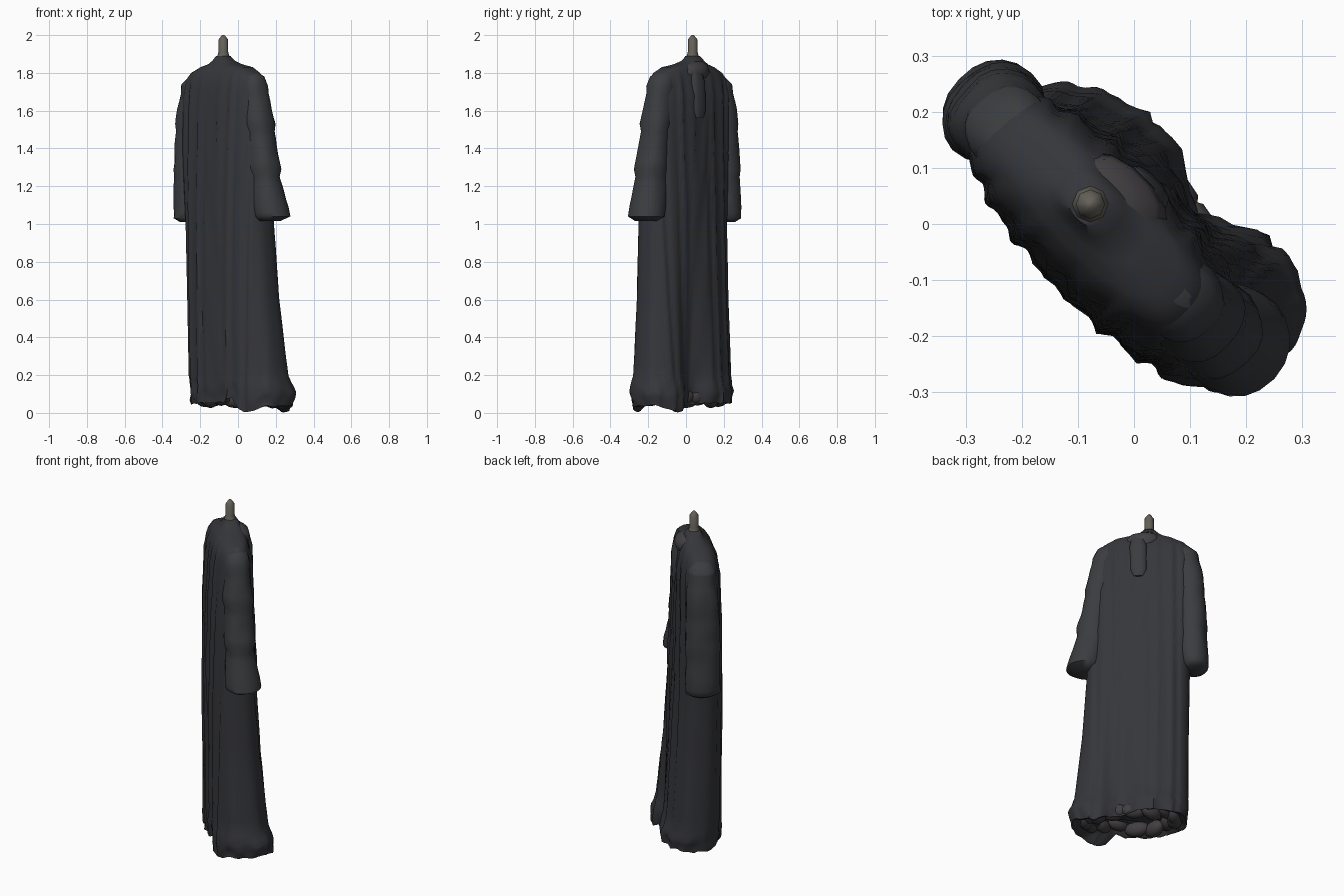
import bpy, bmesh, math
from mathutils import Vector, noise

if "Cube" in bpy.data.objects:
    bpy.data.objects.remove(bpy.data.objects["Cube"])

# The garment hangs diagonally: U runs along its width, V towards its back
U = Vector((1, -1, 0)).normalized()
V = Vector((1, 1, 0)).normalized()


def world(u, v, z):
    return U * u + V * v + Vector((0, 0, z))


def material(name, rgb):
    m = bpy.data.materials.new(name)
    m.diffuse_color = (*rgb, 1)
    m.use_nodes = True
    m.node_tree.nodes["Principled BSDF"].inputs["Base Color"].default_value = m.diffuse_color
    return m


DARK = material("dark_cloth", (0.036, 0.037, 0.043))
SLEEVE = material("sleeve_cloth", (0.042, 0.045, 0.049))
HOOK = material("hook_tan", (0.13, 0.12, 0.10))
HEM = material("hem_cloth", (0.055, 0.05, 0.054))


def sample(table, z):
    """Linear interpolation of (z, u0, u1, v0, v1) rows."""
    for a, b in zip(table, table[1:]):
        if a[0] <= z <= b[0]:
            t = (z - a[0]) / (b[0] - a[0])
            return [p + (q - p) * t for p, q in zip(a[1:], b[1:])]
    return table[0][1:] if z < table[0][0] else table[-1][1:]


def loft(name, table, levels, sides, power, mat, shape=None, recess=0.0):
    bm = bmesh.new()

    def ring(z, scale=1.0, lift=0.0):
        u0, u1, v0, v1 = sample(table, z)
        verts = []
        for i in range(sides):
            t = 2 * math.pi * i / sides
            c, s = math.cos(t), math.sin(t)
            cu = math.copysign(abs(c) ** (2 / power), c) * scale
            cv = math.copysign(abs(s) ** (2 / power), s) * scale
            u = (u0 + u1) / 2 + (u1 - u0) / 2 * cu
            v = (v0 + v1) / 2 + (v1 - v0) / 2 * cv
            p = (u, v, z)
            if shape:
                p = shape(u, v, z, t)
            verts.append(bm.verts.new(world(p[0], p[1], max(0, p[2] + lift))))
        return verts

    rings = [ring(z) for z in levels]
    if recess:
        rings = [ring(levels[0], 0.6, recess), ring(levels[0], 0.8, recess * 0.6),
                 ring(levels[0], 0.92, 0.005)] + rings
    for a, b in zip(rings, rings[1:]):
        for i in range(sides):
            j = (i + 1) % sides
            bm.faces.new((a[i], a[j], b[j], b[i]))
    bm.faces.new(rings[0][::-1])
    bm.faces.new(rings[-1])
    bmesh.ops.recalc_face_normals(bm, faces=bm.faces)
    me = bpy.data.meshes.new(name)
    bm.to_mesh(me)
    bm.free()
    ob = bpy.data.objects.new(name, me)
    bpy.context.collection.objects.link(ob)
    me.materials.append(mat)
    bpy.context.view_layer.objects.active = ob
    ob.select_set(True)
    bpy.ops.object.shade_smooth_by_angle(angle=math.radians(60))
    ob.select_set(False)
    return ob


# Robe body: long vertical folds, flared and scalloped hem
BODY = [(0.04, -0.285, 0.34, -0.17, 0.19), (0.11, -0.295, 0.355, -0.175, 0.20),
        (0.20, -0.295, 0.325, -0.175, 0.165), (0.60, -0.295, 0.285, -0.175, 0.12),
        (1.00, -0.30, 0.26, -0.175, 0.09), (1.40, -0.33, 0.235, -0.167, 0.075),
        (1.68, -0.335, 0.205, -0.155, 0.07), (1.76, -0.315, 0.195, -0.145, 0.06),
        (1.80, -0.28, 0.175, -0.13, 0.05), (1.83, -0.22, 0.12, -0.11, 0.04),
        (1.845, -0.17, 0.04, -0.09, 0.03), (1.865, -0.14, -0.02, -0.075, 0.02),
        (1.89, -0.115, -0.045, -0.065, 0.005)]


def flare(u, v, low):
    """Rear flares: a large one to the right, a smaller one to the left, a valley between."""
    if v > 0:
        v *= 1 - low * (0.12 + 0.35 * max(0, 0.1 - u))
        v -= 0.065 * low * (v / 0.15) * math.exp(-((u - 0.07) / 0.085) ** 2)
    return v


def drape(u, v, z, t):
    cloth = max(0, min(1, (1.84 - z) / 0.15))
    fold = 0.006 * math.sin(u * 85 + 0.6 * math.sin(z * 2)) + 0.004 * math.sin(u * 143 + 1)
    v += fold * cloth * math.sin(t)
    v = flare(u, v, max(0, min(1, 1.1 - z)))
    hem = max(0, 1 - (z - 0.04) / 0.2)
    n = noise.noise_vector(Vector((u * 17, v * 17, z * 22)))
    u += 0.016 * hem * n.x
    v += 0.016 * hem * n.y
    wave = 0.045 * math.exp(-((u - 0.11) / 0.045) ** 2) * (v < 0)
    wave -= 0.035 * math.exp(-((u - 0.21) / 0.07) ** 2)
    z += hem * (wave + 0.012 * n.z + 0.01 * (u < 0.05))
    return u, v, z


levels = [0.04, 0.06, 0.085, 0.11, 0.14, 0.17, 0.20, 0.25]
levels += [0.3 + 0.1 * i for i in range(14)]
levels += [1.68, 1.72, 1.76, 1.78, 1.80, 1.815, 1.83, 1.845, 1.865, 1.89]
loft("robe_body", BODY, levels, 96, 2.6, DARK, drape, recess=0.06)

# Sleeves: drooping tubes with stacked puffs
RIGHT = [(1.015, 0.22, 0.33, -0.09, 0.03), (1.04, 0.18, 0.365, -0.11, 0.07),
         (1.09, 0.17, 0.355, -0.115, 0.07), (1.25, 0.15, 0.32, -0.115, 0.05),
         (1.50, 0.12, 0.275, -0.115, 0.045), (1.70, 0.08, 0.235, -0.11, 0.04),
         (1.78, 0.06, 0.205, -0.095, 0.025), (1.815, 0.04, 0.15, -0.07, 0.005)]
LEFT = [(1.01, -0.37, -0.27, -0.10, 0.03), (1.03, -0.395, -0.25, -0.13, 0.055),
        (1.10, -0.40, -0.24, -0.13, 0.06), (1.40, -0.39, -0.24, -0.13, 0.055),
        (1.62, -0.375, -0.22, -0.125, 0.05), (1.74, -0.345, -0.2, -0.11, 0.035),
        (1.79, -0.29, -0.2, -0.09, 0.01)]


def puffs(side, depth):
    def shape(u, v, z, t):
        k = depth * (0.5 - ((z - 1.03) / 0.23) % 1)
        n = noise.noise(Vector((u * 14, v * 14, z * 9)))
        return u + side * k * 0.08 + 0.006 * n, -0.03 + (v + 0.03) * (1 + k) + 0.006 * n, z
    return shape


for name, table, side, depth in (("right_sleeve", RIGHT, 1, 0.16),
                                 ("left_sleeve", LEFT, -1, 0.07)):
    zs = [table[0][0], table[1][0], 1.06, 1.09]
    zs += [1.13 + 0.04 * i for i in range(16)] + [table[-2][0], table[-1][0]]
    loft(name, table, zs, 20, 2.2, SLEEVE, puffs(side, depth))

# Neck collar, and the tab hanging at the back of the neck
COLLAR = [(1.77, -0.12, 0.03, -0.03, 0.06), (1.80, -0.15, 0.055, -0.05, 0.072),
          (1.835, -0.14, 0.03, -0.06, 0.065), (1.86, -0.12, -0.02, -0.06, 0.03)]
loft("collar", COLLAR, [r[0] for r in COLLAR], 14, 2.2, HEM)
TAB = [(1.56, -0.06, 0.0, 0.05, 0.08), (1.60, -0.075, 0.015, 0.05, 0.086),
       (1.75, -0.075, 0.02, 0.04, 0.083), (1.81, -0.06, 0.01, 0.03, 0.068)]
loft("neck_tab", TAB, [r[0] for r in TAB], 10, 2.4, SLEEVE)

# Hanger hook
PEG = [(1.85, -0.145, -0.015, -0.085, 0.025), (1.88, -0.115, -0.045, -0.065, 0.005),
       (1.91, -0.106, -0.054, -0.056, -0.004), (1.975, -0.106, -0.054, -0.056, -0.004),
       (2.0, -0.087, -0.073, -0.037, -0.023)]
loft("hanger_hook", PEG, [r[0] for r in PEG], 8, 2, HOOK)

# Bunched fabric rolls under the hem
for i in range(15):
    a = 2 * math.pi * i / 15
    u = 0.02 + 0.245 * math.cos(a)
    v = flare(u, 0.12 * math.sin(a), 1)
    z = 0.08 + 0.012 * math.sin(i * 2.3)
    if 0.03 < u < 0.2 and v < 0:
        z += 0.035
    bpy.ops.mesh.primitive_ico_sphere_add(subdivisions=2, radius=1, location=world(u, v, z))
    roll = bpy.context.object
    roll.name = f"hem_roll_{i + 1}"
    roll.scale = (0.042, 0.07, 0.045)
    roll.rotation_euler.z = math.atan2(0.12 * math.sin(a), 0.245 * math.cos(a)) - math.pi / 4
    roll.data.materials.append(HEM)
    bpy.ops.object.shade_smooth()
